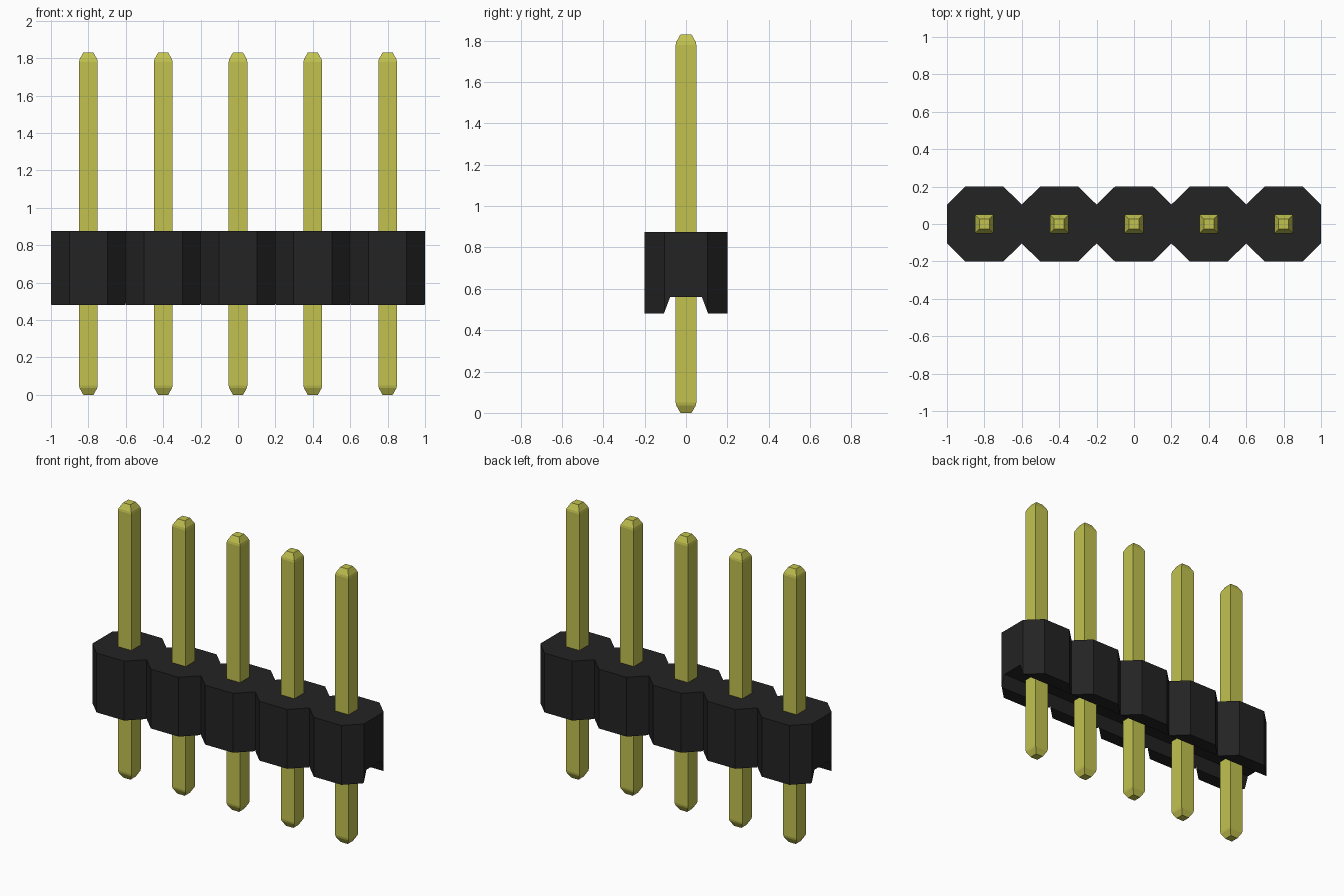
import bpy
import bmesh

default_cube = bpy.data.objects.get("Cube")
if default_cube:
    bpy.data.objects.remove(default_cube, do_unlink=True)

PITCH = 0.4
CENTRES = [(i - 2) * PITCH for i in range(5)]


def make_material(name, rgb, roughness):
    mat = bpy.data.materials.new(name)
    mat.use_nodes = True
    mat.diffuse_color = (*rgb, 1)
    bsdf = next(n for n in mat.node_tree.nodes if n.type == 'BSDF_PRINCIPLED')
    bsdf.inputs["Base Color"].default_value = (*rgb, 1)
    bsdf.inputs["Roughness"].default_value = roughness
    return mat


def make_prism(name, outline, offset, mat):
    """Extrude a closed 3D outline along an offset."""
    bm = bmesh.new()
    base = bm.faces.new([bm.verts.new(p) for p in outline])
    result = bmesh.ops.extrude_face_region(bm, geom=[base], use_keep_orig=True)
    moved = [v for v in result["geom"] if isinstance(v, bmesh.types.BMVert)]
    bmesh.ops.translate(bm, verts=moved, vec=offset)
    return finish(name, bm, mat)


def finish(name, bm, mat):
    bmesh.ops.recalc_face_normals(bm, faces=bm.faces[:])
    mesh = bpy.data.meshes.new(name)
    bm.to_mesh(mesh)
    bm.free()
    mesh.materials.append(mat)
    obj = bpy.data.objects.new(name, mesh)
    bpy.context.collection.objects.link(obj)
    return obj


black = make_material("black plastic", (0.017, 0.017, 0.017), 0.6)
gold = make_material("yellow metal", (0.54, 0.54, 0.08), 0.4)

# Housing: a row of joined octagons
WAIST, DEPTH, FLAT = 0.104, 0.2, 0.102
BOTTOM, TOP = 0.48, 0.875
front = [(-1.0, -WAIST)]
for cx in CENTRES:
    front += [(cx - FLAT, -DEPTH), (cx + FLAT, -DEPTH), (cx + PITCH / 2, -WAIST)]
back = [(x, -y) for x, y in reversed(front)]
housing = make_prism("housing", [(x, y, BOTTOM) for x, y in front + back],
                     (0, 0, TOP - BOTTOM), black)

# Tapered channel along the underside
section = [(-0.1145, 0.46), (0.1145, 0.46), (0.077, 0.56), (-0.077, 0.56)]
cutter = make_prism("channel_cutter", [(-1.1, y, z) for y, z in section],
                    (2.2, 0, 0), black)
cutter.hide_render = True
mod = housing.modifiers.new("channel", 'BOOLEAN')
mod.operation = 'DIFFERENCE'
mod.solver = 'EXACT'
mod.object = cutter
bpy.context.view_layer.objects.active = housing
bpy.ops.object.modifier_apply(modifier=mod.name)
bpy.data.objects.remove(cutter, do_unlink=True)

# Square pins with tapered ends, as (height, half width) rings
RINGS = [(0, 0.027), (0.036, 0.047), (0.05, 0.05),
         (1.78, 0.05), (1.794, 0.047), (1.83, 0.027)]
for number, cx in enumerate(CENTRES, 1):
    bm = bmesh.new()
    loops = [[bm.verts.new((cx + sx * r, sy * r, z))
              for sx, sy in ((-1, -1), (1, -1), (1, 1), (-1, 1))]
             for z, r in RINGS]
    for low, high in zip(loops, loops[1:]):
        for i in range(4):
            j = (i + 1) % 4
            bm.faces.new((low[i], low[j], high[j], high[i]))
    bm.faces.new(loops[0])
    bm.faces.new(loops[-1])
    finish(f"pin_{number}", bm, gold)
